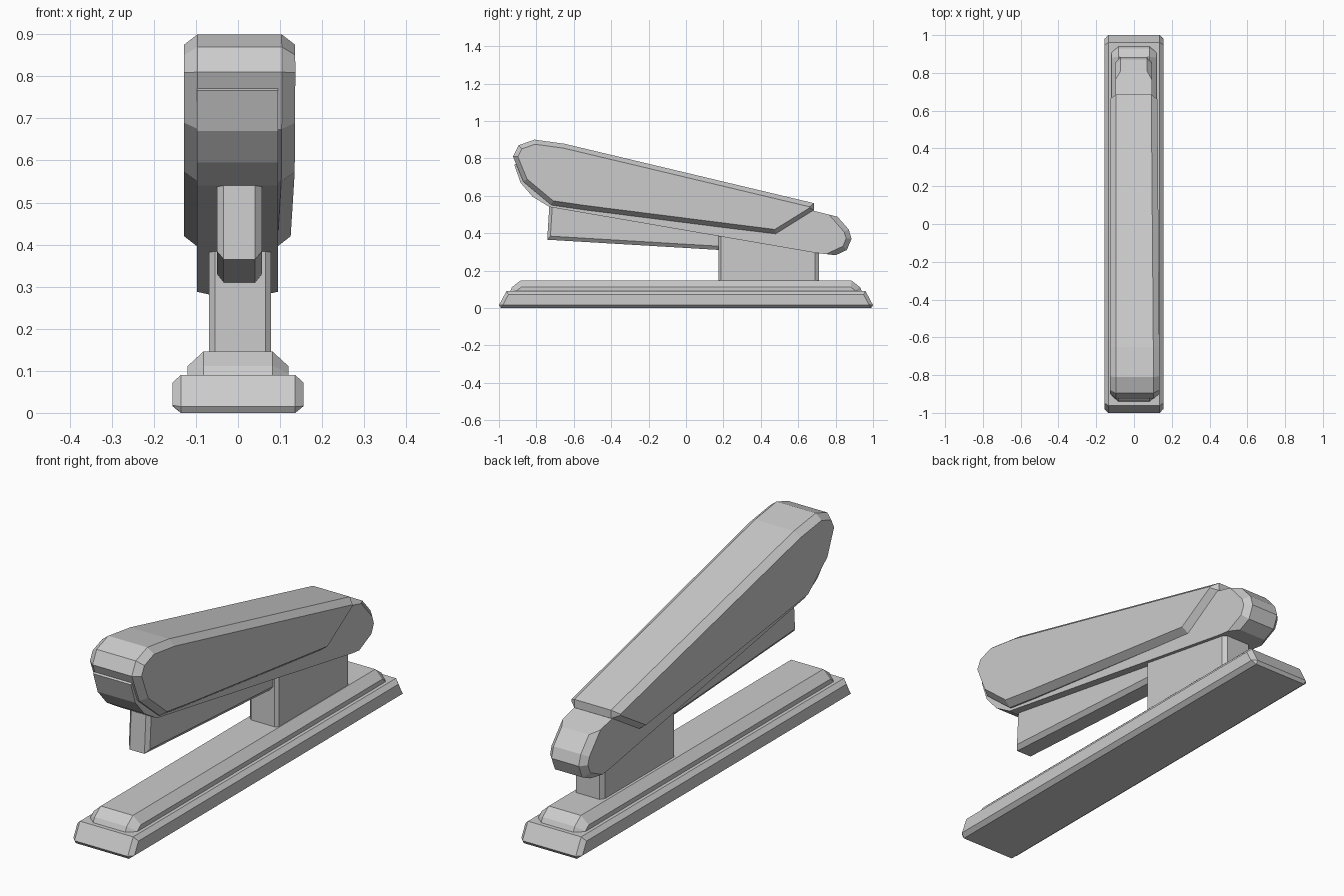
import bpy, bmesh
from mathutils import Vector

if "Cube" in bpy.data.objects:
    bpy.data.objects.remove(bpy.data.objects["Cube"])


def inset_profile(pts, dists):
    """Move every edge of a closed (y, z) profile inward by its own distance."""
    n = len(pts)
    p = [Vector(q) for q in pts]
    area = sum(p[i].x * p[(i + 1) % n].y - p[(i + 1) % n].x * p[i].y for i in range(n))
    s = 1 if area > 0 else -1
    lines = []
    for i in range(n):
        d = (p[(i + 1) % n] - p[i]).normalized()
        lines.append((p[i] + Vector((-d.y, d.x)) * s * dists[i], d))
    out = []
    for i in range(n):
        (a, u), (b, v) = lines[i - 1], lines[i]
        w = b - a
        t = (w.x * v.y - w.y * v.x) / (u.x * v.y - u.y * v.x)
        out.append(a + u * t)
    return out


def slab(name, pts, x0, x1, depth, inset, taper=0.0):
    """Side profile extruded across x, with chamfered side rims.
    inset: one distance, or one per edge (edge i runs from point i to i+1)."""
    dists = inset if isinstance(inset, list) else [inset] * len(pts)
    cap = inset_profile(pts, dists)
    rings = [(x0, cap), (x0 + depth, pts), (x1 - depth, pts), (x1, cap)]
    bm = bmesh.new()
    loops = [[bm.verts.new((x - (taper * y if x > 0 else 0), y, z)) for y, z in ring]
             for x, ring in rings]
    n = len(pts)
    for a, b in zip(loops, loops[1:]):
        for i in range(n):
            j = (i + 1) % n
            bm.faces.new((a[i], a[j], b[j], b[i]))
    bm.faces.new(loops[0])
    bm.faces.new(loops[-1])
    bmesh.ops.remove_doubles(bm, verts=bm.verts, dist=1e-5)
    bmesh.ops.recalc_face_normals(bm, faces=bm.faces)
    me = bpy.data.meshes.new(name)
    bm.to_mesh(me)
    bm.free()
    ob = bpy.data.objects.new(name, me)
    bpy.context.collection.objects.link(ob)
    return ob


# Two-step base
slab("base", [(-0.99, 0), (0.99, 0), (1, 0.015), (0.96, 0.09), (-0.96, 0.09), (-1, 0.015)],
     -0.156, 0.156, 0.02, 0.018)
slab("base_step", [(-0.945, 0.08), (0.945, 0.08), (0.93, 0.112), (0.885, 0.146),
                   (-0.885, 0.146), (-0.93, 0.112)],
     -0.12, 0.12, 0.038, [0, 0.03, 0.03, 0.035, 0.03, 0.03])

# Hinge post
slab("hinge_post", [(0.175, 0.14), (0.71, 0.14), (0.71, 0.33), (0.175, 0.42)],
     -0.069, 0.079, 0.014, [0, 0.02, 0, 0.012])

# Staple magazine
slab("magazine", [(-0.742, 0.365), (0.25, 0.306), (0.25, 0.40), (-0.73, 0.56)],
     -0.05, 0.057, 0.016, [0.02, 0, 0, 0.016])

# Arm running inside the handle, with a rounded rear end
slab("arm", [(-0.73, 0.54), (0.69, 0.295), (0.80, 0.282), (0.86, 0.31), (0.885, 0.37),
             (0.87, 0.42), (0.81, 0.488), (0.66, 0.525), (-0.85, 0.80), (-0.918, 0.766),
             (-0.885, 0.67), (-0.82, 0.595)],
     -0.098, 0.095, 0.027, [0, 0, 0.027, 0.027, 0.027, 0.027, 0, 0, 0, 0, 0, 0])

# Handle cover
slab("handle", [(-0.925, 0.81), (-0.87, 0.675), (-0.72, 0.55), (-0.54, 0.524), (0.48, 0.395),
                (0.685, 0.522), (0.685, 0.56), (-0.65, 0.878), (-0.81, 0.90), (-0.895, 0.87)],
     -0.128, 0.129, 0.032, 0.024, taper=0.008)
